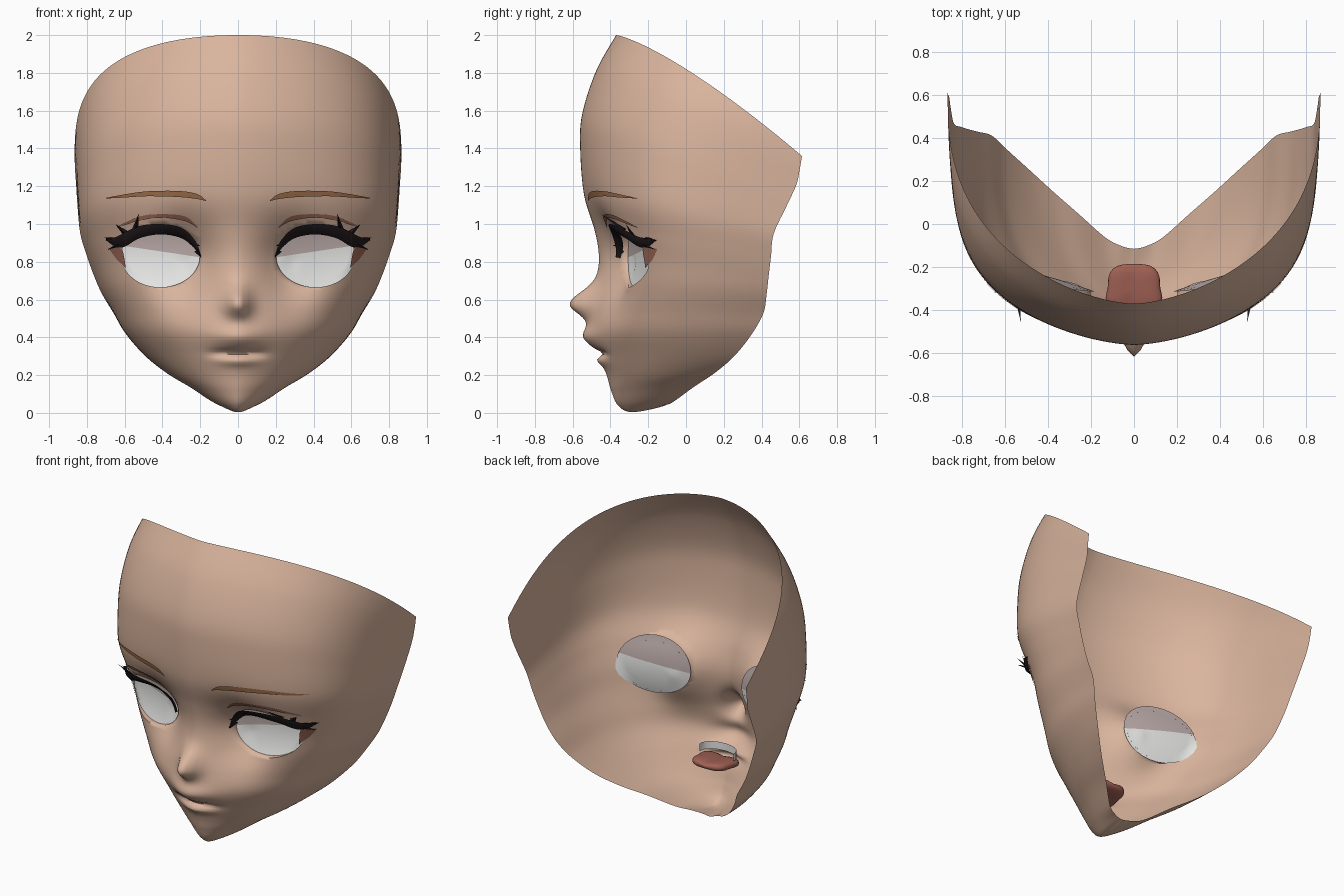
import bpy, bmesh, math
from mathutils import Vector
from mathutils.bvhtree import BVHTree

if "Cube" in bpy.data.objects:
    bpy.data.objects.remove(bpy.data.objects["Cube"])


def material(name, r, g, b):
    m = bpy.data.materials.new(name)
    m.diffuse_color = (r, g, b, 1)
    m.use_nodes = True
    m.node_tree.nodes["Principled BSDF"].inputs["Base Color"].default_value = m.diffuse_color
    return m


SKIN = material("skin", .70, .46, .34)
WHITE = material("eye_white", .86, .86, .85)
SHADE = material("eye_shade", .50, .41, .40)
LASH = material("lash_black", .016, .011, .013)
BROW = material("brow_brown", .35, .16, .07)
CREASE = material("lid_red_brown", .36, .15, .10)
TONGUE = material("tongue_red", .36, .12, .09)


def finish(bm, name, mats, angle=50):
    me = bpy.data.meshes.new(name)
    bm.to_mesh(me)
    bm.free()
    for m in mats:
        me.materials.append(m)
    for p in me.polygons:
        p.use_smooth = True
    me.set_sharp_from_angle(angle=math.radians(angle))
    ob = bpy.data.objects.new(name, me)
    bpy.context.collection.objects.link(ob)
    return ob


def spline(pts, sub):
    """Catmull-Rom through tuples of any length."""
    out = []
    for i in range(len(pts) - 1):
        a, b, c, d = (pts[max(0, min(len(pts) - 1, i + k))] for k in (-1, 0, 1, 2))
        for j in range(sub):
            t = j / sub
            out.append([.5 * (2 * q + (r - p) * t + (2 * p - 5 * q + 4 * r - s) * t * t
                              + (3 * q - p - 3 * r + s) * t ** 3) for p, q, r, s in zip(a, b, c, d)])
    return out + [list(pts[-1])]


def skin_grid(bm, grid):
    vs = [[bm.verts.new(p) for p in row] for row in grid]
    for r0, r1 in zip(vs, vs[1:]):
        for i in range(len(r0) - 1):
            bm.faces.new((r0[i], r1[i], r1[i + 1], r0[i + 1]))
    return vs


# face rows: centre y, centre z, rim x, rim y, rim z, squareness
ROWS = [(-.37, 2.0, .865, .614, 1.36, 2.6), (-.476, 1.81, .863, .602, 1.29, 3.2),
        (-.55, 1.58, .857, .585, 1.21, 3.7), (-.56, 1.395, .85, .535, 1.10, 3.9),
        (-.54, 1.155, .835, .465, .95, 4), (-.487, .97, .80, .45, .83, 3.8),
        (-.466, .83, .76, .437, .72, 3.6), (-.476, .69, .72, .427, .63, 3.4),
        (-.50, .55, .66, .41, .53, 3.1), (-.507, .43, .595, .35, .42, 2.8),
        (-.462, .31, .49, .255, .30, 2.6), (-.42, .20, .375, .15, .21, 2.5),
        (-.397, .12, .255, .045, .14, 2.4), (-.36, .04, .13, -.065, .06, 2.2),
        (-.285, .004, .05, -.105, .042, 2), (-.117, .037, .002, -.115, .037, 2)]


def gauss(v, w, p=2):
    return math.exp(-abs(v / w) ** p)


def relief(x, z):
    """Nose, lips and eye sockets pushed along y."""
    x = abs(x)
    d = -.122 * gauss(x, .062) * gauss(z - .578, .09 if z > .578 else .07)
    d -= .045 * gauss(z - .40, .055) * gauss(x, .13)
    d += .03 * gauss(z - .315, .02) * gauss(x, .14, 4)
    d -= .022 * gauss(z - .275, .027) * gauss(x, .10)
    d += .13 * gauss(x - .28, .155) * gauss(z - .81, .19 if z > .81 else .23)
    return d


def half_row(yc, zc, xr, yr, zr, m, n=44, k=140):
    pts = []
    for i in range(k + 1):
        th = math.pi / 2 * i / k
        c = max(0, math.cos(th)) ** (2 / m)
        s = math.sin(th) ** (2 / 1.6)
        pts.append(Vector((xr * s, yr - (yr - yc) * c, zc + (zr - zc) * max(0, 1 - c) ** 1.3)))
    acc = [0]
    for a, b in zip(pts, pts[1:]):
        acc.append(acc[-1] + (b - a).length)
    out, j = [], 0
    for i in range(n + 1):
        want = acc[-1] * i / n
        while j < k - 1 and acc[j + 1] < want:
            j += 1
        f = (want - acc[j]) / max(1e-9, acc[j + 1] - acc[j])
        out.append(pts[j].lerp(pts[j + 1], min(1, f)))
    return out


grid = []
for row in spline(ROWS, 8):
    half = half_row(*row)
    full = [Vector((-p.x, p.y, p.z)) for p in half[:0:-1]] + half
    for p in full:
        if p.z > .1:
            p.y += relief(p.x, p.z)
    grid.append(full)

face = bmesh.new()
skin_grid(face, grid)
face.normal_update()
if sum(f.normal.y for f in face.faces) > 0:
    bmesh.ops.reverse_faces(face, faces=face.faces[:])
tree = BVHTree.FromBMesh(face)


def on_face(x, z, off=0.0):
    hit = tree.ray_cast(Vector((x, -2, z)), Vector((0, 1, 0)))[0]
    return Vector((x, (hit.y if hit else -.2) - off, z))


# eye openings, snapped to an ellipse with an inner lid
EX, EZ, RX, RZ = .41, .83, .208, .165


def eye_r(p):
    return math.hypot((abs(p.x) - EX) / RX, (p.z - EZ) / RZ)


def white_y(x, z):
    """Shallow bowl behind the opening, never in front of the skin."""
    t = abs(x) - .2
    bowl = .035 * max(0, 1 - (eye_r(Vector((x, 0, z))) / 1.15) ** 2)
    return max(-.315 + .1 * t + .42 * t * t + bowl, on_face(x, z).y + .006)


bmesh.ops.delete(face, geom=[f for f in face.faces if eye_r(f.calc_center_median()) < 1], context='FACES')
rim = [e for e in face.edges if e.is_boundary and all(eye_r(v.co) < 1.25 for v in e.verts)]
for v in {v for e in rim for v in e.verts}:
    r, s = eye_r(v.co), math.copysign(1, v.co.x)
    v.co = on_face(s * (EX + (abs(v.co.x) - EX) / r), EZ + (v.co.z - EZ) / r)
lid = bmesh.ops.extrude_edge_only(face, edges=rim)["geom"]
for v in lid:
    if isinstance(v, bmesh.types.BMVert):
        v.co.y = white_y(v.co.x, v.co.z)
finish(face, "face_shell", [SKIN], 80)

# eye whites with a shaded upper part
for s, side in ((1, "left"), (-1, "right")):
    bm = bmesh.new()
    rings = []
    for i in range(9):
        q = i / 8
        rings.append([Vector((s * (EX + RX * 1.09 * q * math.cos(a)), 0,
                              EZ + RZ * (1.22 if math.sin(a) > 0 else 1.08) * q * math.sin(a)))
                      for a in (2 * math.pi * j / 28 for j in range(29))])
    for ring in rings:
        for p in ring:
            p.y = white_y(p.x, p.z)
    skin_grid(bm, rings)
    bmesh.ops.remove_doubles(bm, verts=bm.verts[:], dist=.0005)
    no = Vector((-.15 * s, 0, 1))
    co = Vector((s * EX, 0, .855))
    bmesh.ops.bisect_plane(bm, geom=bm.verts[:] + bm.edges[:] + bm.faces[:], plane_co=co, plane_no=no)
    bm.normal_update()
    for f in bm.faces:
        f.material_index = int((f.calc_center_median() - co).dot(no) > 0)
        if f.normal.y > 0:
            f.normal_flip()
    finish(bm, "eye_white_" + side, [WHITE, SHADE])


def ribbon(name, pts, mat, off, lift=0.0, spikes=()):
    """Tapered strip lying on the face: x, low z, high z; spikes are small pyramids."""
    for s, side in ((1, "left"), (-1, "right")):
        bm = bmesh.new()
        rows = []
        for x, lo, hi in spline(pts, 6):
            hi = max(hi, lo + .001)
            rows.append([on_face(s * x, lo, off), on_face(s * x, (lo + hi) / 2, off + lift),
                         on_face(s * x, hi, off + lift * .8)])
        skin_grid(bm, rows)
        bm.normal_update()
        for f in bm.faces:
            if f.normal.y > 0:
                f.normal_flip()
        for bx, bz, tx, tz, w, out in spikes:
            d = Vector((tx - bx, 0, tz - bz)).normalized() * w
            base = [on_face(s * (bx - d.z), bz + d.x, off), on_face(s * (bx + d.z), bz - d.x, off),
                    on_face(s * bx, bz, off + w)]
            a, b, c = (bm.verts.new(p) for p in base)
            t = bm.verts.new(on_face(s * tx, tz, out))
            new = [bm.faces.new(q) for q in ((a, b, t), (b, c, t), (c, a, t), (a, c, b))]
            bmesh.ops.recalc_face_normals(bm, faces=new)
        finish(bm, name + "_" + side, [mat])


# lashes, lid creases, outer corners and brows
ribbon("upper_lash", [(.195, .82, .83), (.23, .87, .915), (.30, .925, .98), (.41, .945, 1.0),
                      (.52, .925, .99), (.60, .88, .955), (.65, .88, .93), (.70, .915, .925)],
       LASH, .008, .025,
       [(.545, .97, .525, 1.055, .016, .09), (.595, .95, .65, 1.0, .016, .07), (.64, .91, .71, .93, .016, .05),
        (.62, .895, .69, .865, .014, .03), (.24, .89, .20, .885, .012, .03), (.22, .86, .195, .82, .012, .02)])
ribbon("lid_crease", [(.215, .98, .985), (.28, 1.015, 1.04), (.40, 1.033, 1.052),
                      (.52, 1.018, 1.04), (.64, .98, .987)], CREASE, .008)
ribbon("eye_corner", [(.595, .765, .775), (.612, .785, .86), (.64, .81, .875), (.68, .865, .87)], CREASE, .006)
ribbon("eyebrow", [(.17, 1.122, 1.126), (.22, 1.133, 1.16), (.32, 1.143, 1.175), (.48, 1.147, 1.173),
                   (.60, 1.14, 1.157), (.70, 1.135, 1.138)], BROW, .009)

# tongue: rounded flat block with a groove, wider to the front
bm = bmesh.new()
bmesh.ops.create_uvsphere(bm, u_segments=24, v_segments=12, radius=1)
for v in bm.verts:
    x, y, z = (math.copysign(abs(c) ** .65, c) for c in v.co)
    wide = .122 + .03 * max(0, -y)
    v.co = Vector((x * wide, -.295 + y * .11, .30 + z * .03 - .012 * gauss(x, .3) * (z > 0) + .012 * y))
finish(bm, "tongue", [TONGUE])

# upper teeth: curved strip behind the lip
bm = bmesh.new()
arc = [math.radians(a) for a in range(-100, 101, 20)]
skin_grid(bm, [[(.125 * math.sin(a), -.33 - .08 * math.cos(a), z) for a in arc] for z in (.375, .325)])
bmesh.ops.solidify(bm, geom=bm.faces[:], thickness=.012)
bmesh.ops.recalc_face_normals(bm, faces=bm.faces[:])
finish(bm, "upper_teeth", [WHITE])
